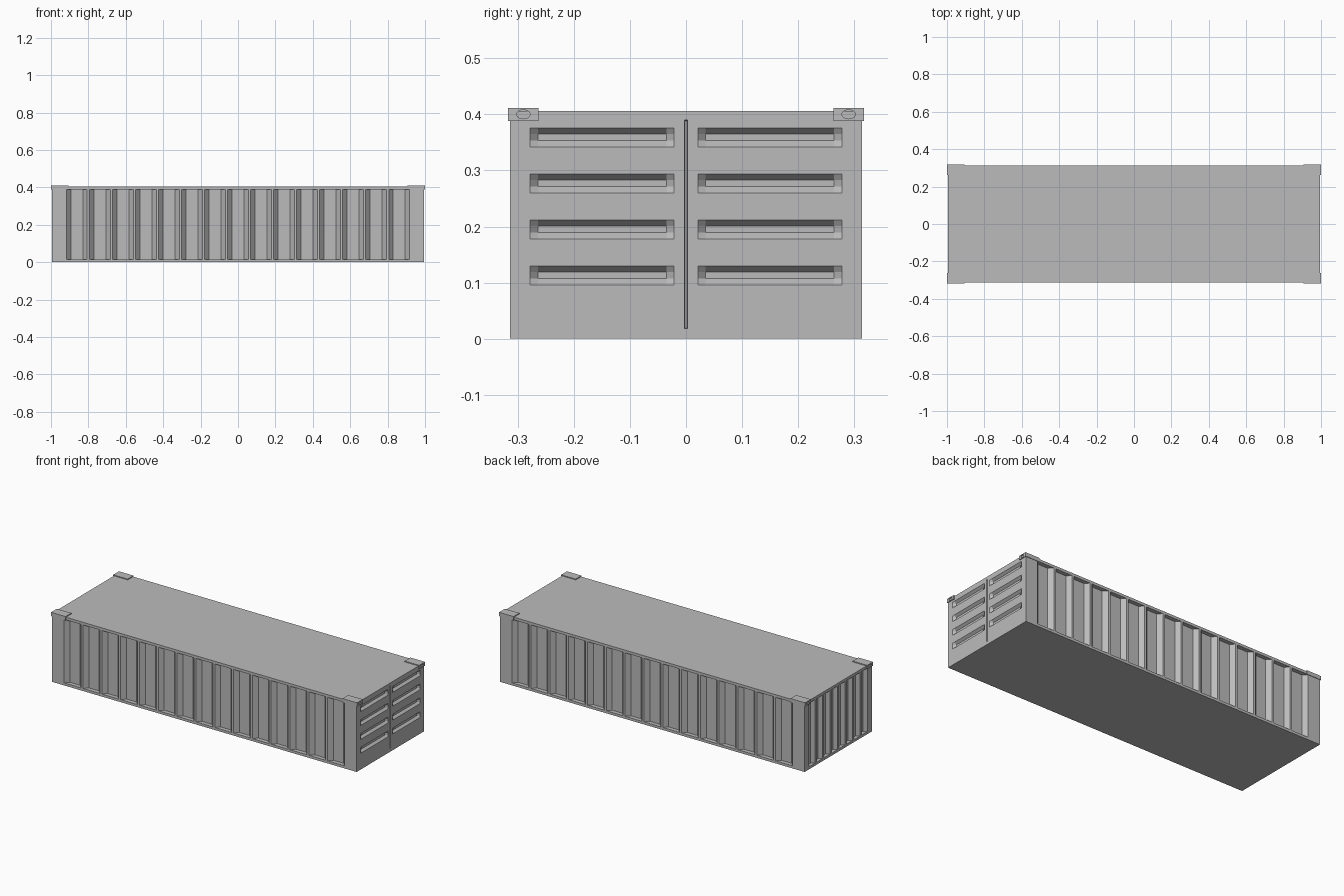
import bpy, bmesh
from mathutils import Matrix

cube = bpy.data.objects.get("Cube")
if cube:
    bpy.data.objects.remove(cube, do_unlink=True)

GREY = (0.5, 0.5, 0.5, 1.0)
paint = bpy.data.materials.new("grey_paint")
paint.use_nodes = True
paint.diffuse_color = GREY
paint.node_tree.nodes["Principled BSDF"].inputs["Base Color"].default_value = GREY

HX, HY = 0.995, 0.314          # half length and half width of the body
Z0, Z1, ROOF = 0.015, 0.39, 0.406
DOOR_BACK = 0.96


def finish(name, bm):
    bmesh.ops.recalc_face_normals(bm, faces=bm.faces)
    mesh = bpy.data.meshes.new(name)
    bm.to_mesh(mesh)
    bm.free()
    mesh.materials.append(paint)
    obj = bpy.data.objects.new(name, mesh)
    bpy.context.collection.objects.link(obj)
    return obj


def box(name, x0, x1, y0, y1, z0, z1):
    bm = bmesh.new()
    bmesh.ops.create_cube(bm, size=1)
    for v in bm.verts:
        v.co = ((x0, x1)[v.co.x > 0], (y0, y1)[v.co.y > 0], (z0, z1)[v.co.z > 0])
    return finish(name, bm)


def corrugation(count, pitch, slope, floor, depth):
    """Grooved line centred on 0: list of (position, depth)."""
    start = -((count - 1) * pitch + 2 * slope + floor) / 2
    line = []
    for i in range(count):
        a = start + i * pitch
        line += [(a, 0), (a + slope, depth),
                 (a + slope + floor, depth), (a + 2 * slope + floor, 0)]
    return line


# Corrugated walls: one plan outline raised between the rails
side = corrugation(15, 0.123, 0.022, 0.066, 0.024)
end = corrugation(8, 0.07, 0.016, 0.026, 0.02)
outline = [(-HX, -HY)] + [(x, -HY + d) for x, d in side]
outline += [(DOOR_BACK, -HY), (DOOR_BACK, HY)]
outline += [(x, HY - d) for x, d in reversed(side)] + [(-HX, HY)]
outline += [(-HX + d, y) for y, d in reversed(end)]
bm = bmesh.new()
low = [bm.verts.new((x, y, Z0 - 0.002)) for x, y in outline]
high = [bm.verts.new((x, y, Z1 + 0.002)) for x, y in outline]
for i in range(len(outline)):
    j = (i + 1) % len(outline)
    bm.faces.new((low[i], low[j], high[j], high[i]))
finish("corrugated_walls", bm)

# Floor and roof with their rails
box("floor", -HX, HX, -HY, HY, 0, Z0)
box("roof", -HX, HX, -HY, HY, Z1, ROOF)

# Doors: a panel with pressed horizontal grooves and a centre seam
half = [0.002, 0.003, 0.021, 0.035, 0.264, 0.278, HY]
ys = [-y for y in reversed(half)] + half
zs = [Z0, 0.018, 0.019]
grooves = [0.113, 0.195, 0.277, 0.359]
for c in grooves:
    zs += [c - 0.017, c - 0.006, c + 0.006, c + 0.017]
zs += [0.388, Z1]


def door_depth(y, z):
    if abs(y) < 0.0025 and 0.0185 < z < 0.389:
        return 0.012
    in_floor = any(abs(z - c) < 0.007 for c in grooves)
    return 0.014 if in_floor and 0.03 < abs(y) < 0.27 else 0


bm = bmesh.new()
grid = [[bm.verts.new((HX - door_depth(y, z), y, z)) for y in ys] for z in zs]
for r in range(len(zs) - 1):
    for c in range(len(ys) - 1):
        bm.faces.new((grid[r][c], grid[r][c + 1], grid[r + 1][c + 1], grid[r + 1][c]))
rim = [e for e in bm.edges if e.is_boundary]
for g in bmesh.ops.extrude_edge_only(bm, edges=rim)["geom"]:
    if isinstance(g, bmesh.types.BMVert):
        g.co.x = DOOR_BACK
finish("doors", bm)

# Corner fittings with an oval lifting hole in each end
for sx, xname in ((1, "door_end"), (-1, "closed_end")):
    for sy, yname in ((1, "back"), (-1, "front")):
        xs, yr = sorted((sx * 0.905, sx)), sorted((sy * 0.263, sy * 0.317))
        fitting = box(f"corner_fitting_{xname}_{yname}", *xs, *yr, 0.388, 0.411)
        bm = bmesh.new()
        bmesh.ops.create_cone(bm, cap_ends=True, segments=20, radius1=1, radius2=1, depth=1)
        bmesh.ops.transform(bm, verts=bm.verts, matrix=(
            Matrix.Translation((sx, sy * 0.29, 0.4))
            @ Matrix.Diagonal((0.04, 0.012, 0.008, 1))
            @ Matrix.Rotation(1.5707963, 4, 'Y')))
        cutter = finish("hole_cutter", bm)
        cutter.hide_render = True
        mod = fitting.modifiers.new("hole", 'BOOLEAN')
        mod.operation = 'DIFFERENCE'
        mod.object = cutter
        bpy.context.view_layer.objects.active = fitting
        bpy.ops.object.modifier_apply(modifier="hole")
        bpy.data.objects.remove(cutter, do_unlink=True)
